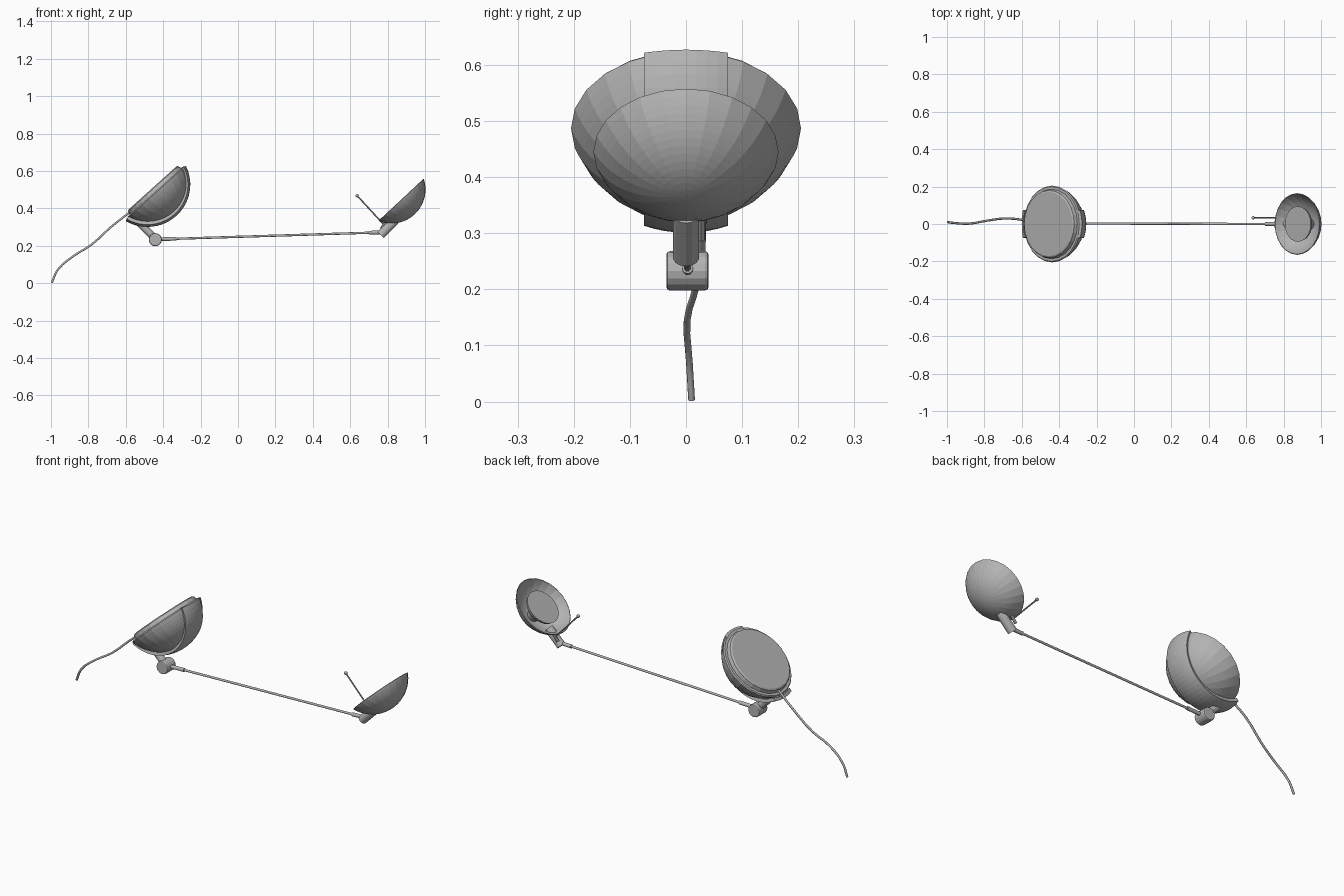
import bpy, bmesh, math
from mathutils import Vector, Matrix

cube = bpy.data.objects.get("Cube")
if cube:
    bpy.data.objects.remove(cube, do_unlink=True)

grey = bpy.data.materials.new("plain grey")
grey.use_nodes = True
colour = (0.45, 0.45, 0.45, 1)
grey.diffuse_color = colour
grey.node_tree.nodes["Principled BSDF"].inputs["Base Color"].default_value = colour


def finish(name, bm, matrix=Matrix()):
    bmesh.ops.recalc_face_normals(bm, faces=bm.faces)
    mesh = bpy.data.meshes.new(name)
    bm.to_mesh(mesh)
    bm.free()
    mesh.materials.append(grey)
    obj = bpy.data.objects.new(name, mesh)
    obj.matrix_world = matrix
    bpy.context.collection.objects.link(obj)
    return obj


def lathe(name, profile, matrix, segments=24):
    bm = bmesh.new()
    verts = [bm.verts.new((r, 0, z)) for r, z in profile]
    edges = [bm.edges.new(pair) for pair in zip(verts, verts[1:])]
    bmesh.ops.spin(bm, geom=verts + edges, axis=(0, 0, 1), cent=(0, 0, 0),
                   angle=math.tau, steps=segments)
    bmesh.ops.remove_doubles(bm, verts=bm.verts, dist=0.0002)
    return finish(name, bm, matrix)


def rod(name, start, end, radius, segments=12, bevel=0.0):
    start, end = Vector(start), Vector(end)
    axis = end - start
    bm = bmesh.new()
    bmesh.ops.create_cone(bm, cap_ends=True, segments=segments, radius1=radius,
                          radius2=radius, depth=axis.length)
    turn = axis.to_track_quat('Z', 'Y').to_matrix().to_4x4()
    obj = finish(name, bm, Matrix.Translation((start + end) / 2) @ turn)
    if bevel:
        mod = obj.modifiers.new("Bevel", 'BEVEL')
        mod.width = bevel
        mod.segments = 2
    return obj


def ball(name, centre, radius):
    bm = bmesh.new()
    bmesh.ops.create_uvsphere(bm, u_segments=12, v_segments=8, radius=radius)
    return finish(name, bm, Matrix.Translation(centre))


def tilted(centre, degrees):
    return Matrix.Translation(centre) @ Matrix.Rotation(math.radians(-degrees), 4, 'Y')


def bowl_profile(rim, depth, steps=14):
    # Spherical cap running from the rim to the pole
    radius = (rim ** 2 + depth ** 2) / (2 * depth)
    lift = radius - depth
    start = math.asin(lift / radius)
    angles = [start + (math.pi / 2 - start) * i / steps for i in range(steps + 1)]
    return [(radius * math.cos(a), lift - radius * math.sin(a)) for a in angles]


# Weighted base: flat lid, stepped lip and round bowl
base_frame = tilted((-0.437, 0, 0.487), 42)
lid = [(0, 0.03), (0.172, 0.03), (0.18, 0.025), (0.186, 0.006), (0.2, 0.006)]
lathe("base_body", lid + bowl_profile(0.205, 0.152), base_frame)

# Raised strap wrapped around the bowl, thicker toward the hinge
arc_radius = (0.205 ** 2 + 0.152 ** 2) / (2 * 0.152)
arc_lift = arc_radius - 0.152
first = math.asin(arc_lift / arc_radius)
bm = bmesh.new()
rows = []
for i in range(25):
    s = i / 24
    angle = first + (math.pi - 2 * first) * s
    radius = arc_radius + 0.007 + 0.014 * s
    row = []
    for j in range(9):
        y = 0.075 * (j / 4 - 1)
        reach = math.sqrt(radius ** 2 - y ** 2)
        row.append(bm.verts.new((reach * math.cos(angle), y,
                                 arc_lift - reach * math.sin(angle))))
    rows.append(row)
for a, b in zip(rows, rows[1:]):
    for j in range(8):
        bm.faces.new((a[j], a[j + 1], b[j + 1], b[j]))
strap = finish("base_strap", bm, base_frame)
mod = strap.modifiers.new("Solidify", 'SOLIDIFY')
mod.thickness = 0.018
mod.offset = -1

ball("base_switch", (-0.272, 0, 0.5), 0.016)

# Hinge between base and arm
rod("base_stem", (-0.54, 0, 0.335), (-0.44, 0, 0.235), 0.02)
rod("base_hinge", (-0.442, -0.035, 0.233), (-0.442, 0.04, 0.233), 0.035, 16, 0.006)

# Long arm with a sleeve at each end
rod("arm", (-0.42, 0.003, 0.235), (0.77, 0, 0.272), 0.006)
rod("arm_base_sleeve", (-0.42, 0.003, 0.235), (-0.33, 0.003, 0.238), 0.01)
rod("arm_shade_sleeve", (0.7, 0, 0.27), (0.77, 0, 0.272), 0.01)

# Lamp shade, open bowl with a flat-faced bulb
shade_frame = tilted((0.873, 0, 0.445), 43)
shade = lathe("shade", bowl_profile(0.165, 0.105), shade_frame)
mod = shade.modifiers.new("Solidify", 'SOLIDIFY')
mod.thickness = 0.004
mod.offset = -1
lathe("bulb", [(0, -0.004), (0.095, -0.004), (0.09, -0.02), (0.04, -0.07), (0.03, -0.1)],
      shade_frame)
rod("shade_stem", (0.763, 0, 0.258), (0.84, 0, 0.335), 0.024, 14)

# Thin handle beside the shade
rod("handle", (0.637, 0.033, 0.468), (0.775, 0.033, 0.318), 0.004, 8)
ball("handle_knob", (0.637, 0.033, 0.468), 0.009)
rod("handle_clip", (0.765, 0.027, 0.29), (0.79, 0.027, 0.325), 0.008, 8)

# Power cable
path = [(-0.565, 0.018, 0.39), (-0.68, 0.03, 0.3), (-0.785, 0.018, 0.205),
        (-0.88, 0.002, 0.145), (-0.965, 0.006, 0.07), (-0.995, 0.01, 0.003)]
curve = bpy.data.curves.new("cable", 'CURVE')
curve.dimensions = '3D'
curve.bevel_depth = 0.006
curve.bevel_resolution = 1
curve.resolution_u = 3
curve.use_fill_caps = True
spline = curve.splines.new('BEZIER')
spline.bezier_points.add(len(path) - 1)
for point, co in zip(spline.bezier_points, path):
    point.co = co
    point.handle_left_type = point.handle_right_type = 'AUTO'
curve.materials.append(grey)
bpy.context.collection.objects.link(bpy.data.objects.new("cable", curve))
